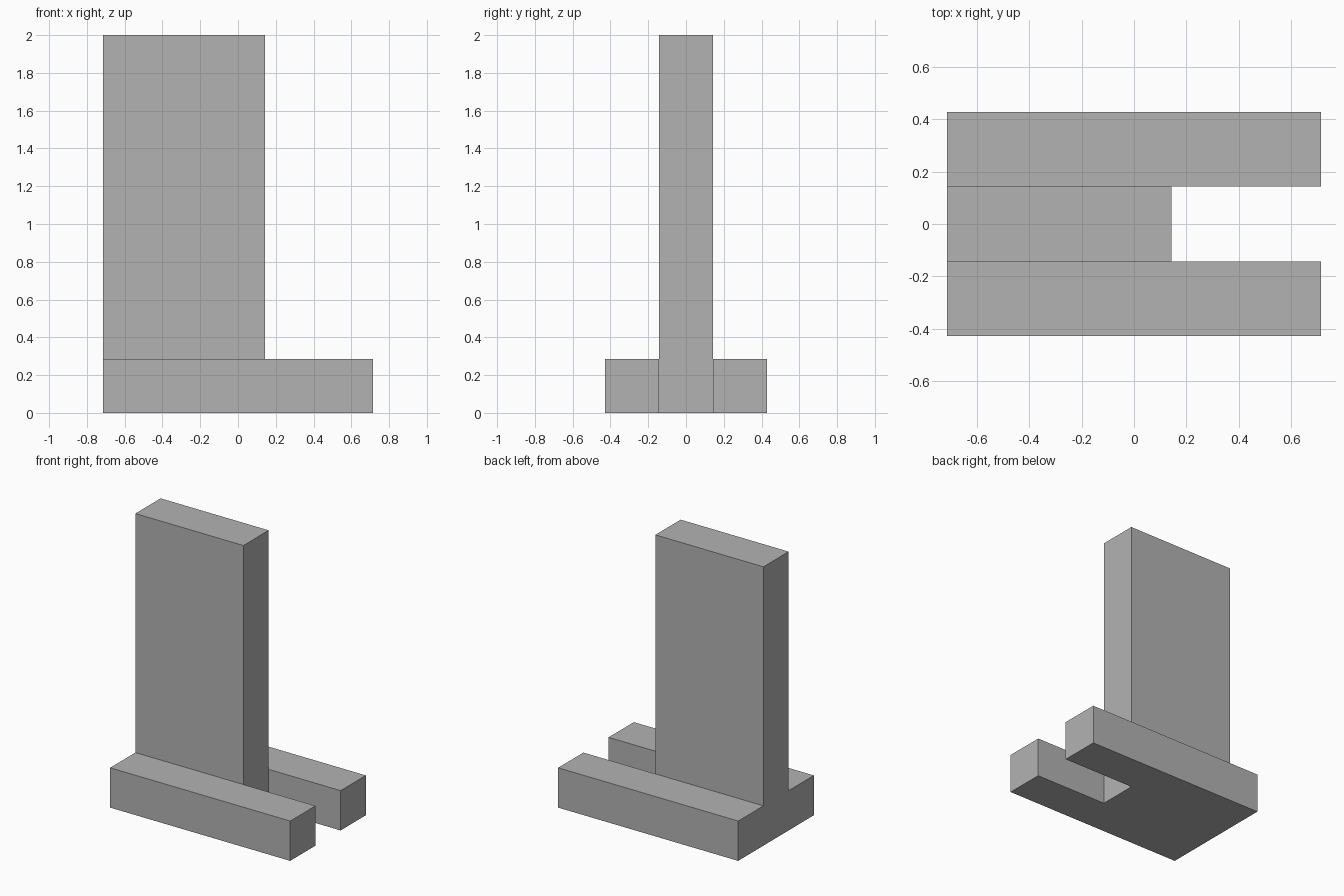
import bpy
import bmesh

cube = bpy.data.objects.get("Cube")
if cube:
    bpy.data.objects.remove(cube, do_unlink=True)

U = 1 / 7  # module that all dimensions share

grey = bpy.data.materials.new("plain_grey")
grey.use_nodes = True
colour = (0.45, 0.45, 0.45, 1)
grey.diffuse_color = colour
grey.node_tree.nodes["Principled BSDF"].inputs["Base Color"].default_value = colour

bm = bmesh.new()


def end_face(y0, y1, z0, z1):
    """Rectangle in the end plane at -x."""
    corners = [(y0, z0), (y1, z0), (y1, z1), (y0, z1)]
    return bm.faces.new([bm.verts.new((-5 * U, y * U, z * U)) for y, z in corners])


def extrude_x(faces, distance):
    """Push faces along x, leaving no wall inside the solid."""
    result = bmesh.ops.extrude_face_region(bm, geom=faces)["geom"]
    verts = [g for g in result if isinstance(g, bmesh.types.BMVert)]
    bmesh.ops.translate(bm, verts=verts, vec=(distance * U, 0, 0))
    return [g for g in result if isinstance(g, bmesh.types.BMFace)]


# T-shaped end: two rails, the web between them and the upright panel
for rect in [(-3, -1, 0, 2), (-1, 1, 0, 2), (1, 3, 0, 2), (-1, 1, 2, 14)]:
    end_face(*rect)
bmesh.ops.remove_doubles(bm, verts=bm.verts[:], dist=0.001)

# Full T section, then the two rails continue alone
caps = extrude_x(bm.faces[:], 6)
rails = [f for f in caps if abs(f.calc_center_median().y) > U]
extrude_x(rails, 4)
inner = [f for f in rails if f.is_valid]
if inner:
    bmesh.ops.delete(bm, geom=inner, context='FACES_ONLY')

# Merge coplanar faces and orient the surface outward
bmesh.ops.dissolve_limit(bm, angle_limit=0.01, verts=bm.verts[:], edges=bm.edges[:])
bmesh.ops.recalc_face_normals(bm, faces=bm.faces[:])

mesh = bpy.data.meshes.new("upright_panel_on_rails")
bm.to_mesh(mesh)
bm.free()
mesh.materials.append(grey)
stand = bpy.data.objects.new("upright_panel_on_rails", mesh)
bpy.context.collection.objects.link(stand)
